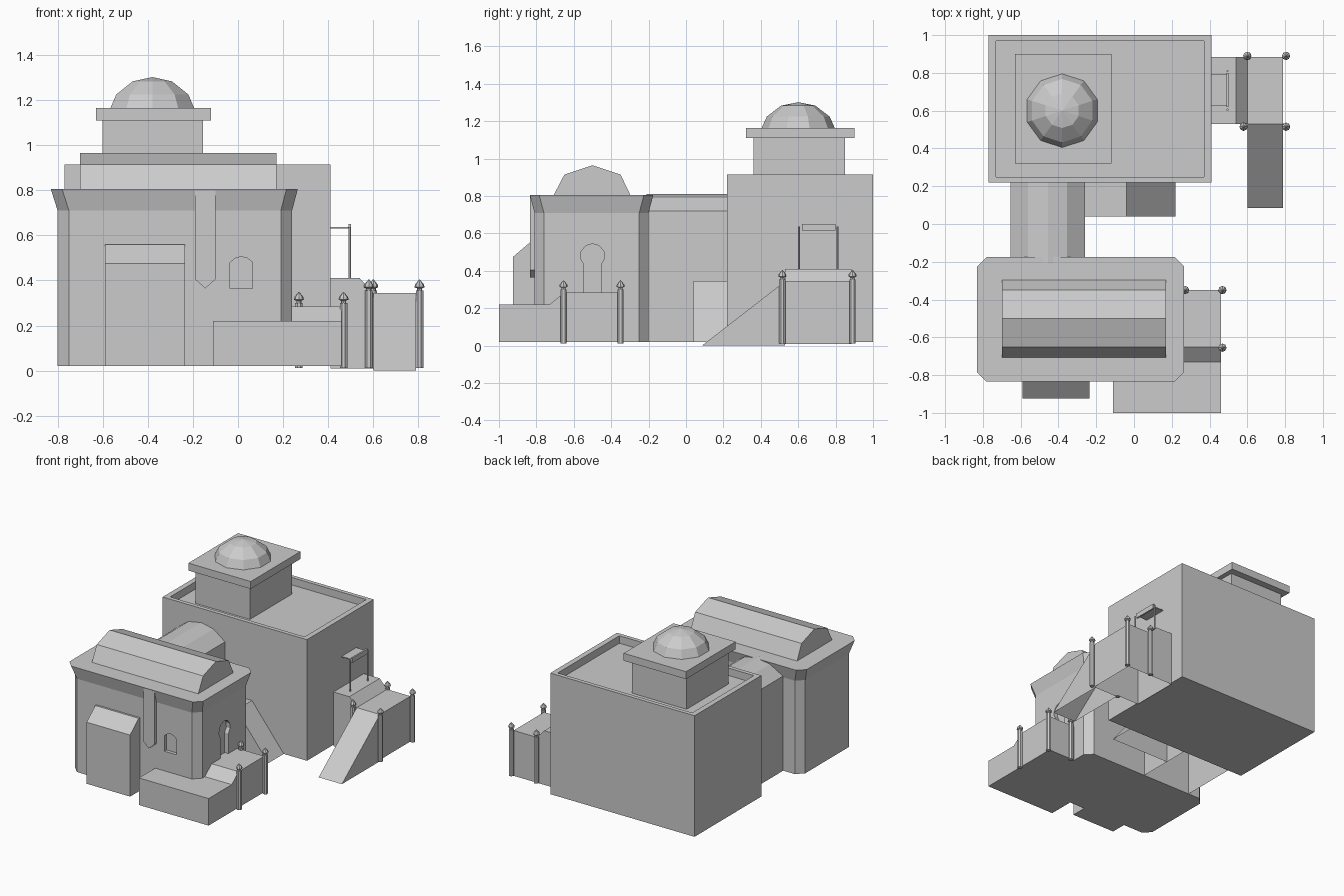
import bpy, bmesh, math
from mathutils import Vector

if "Cube" in bpy.data.objects:
    bpy.data.objects.remove(bpy.data.objects["Cube"], do_unlink=True)

PLASTER = (0.6, 0.6, 0.6, 1)
plaster = bpy.data.materials.new("plaster_grey")
plaster.use_nodes = True
plaster.diffuse_color = PLASTER
plaster.node_tree.nodes["Principled BSDF"].inputs["Base Color"].default_value = PLASTER


def finish(name, bm, open_bottom=False):
    bmesh.ops.remove_doubles(bm, verts=bm.verts, dist=1e-5)
    bmesh.ops.recalc_face_normals(bm, faces=bm.faces)
    if open_bottom:
        under = [f for f in bm.faces if f.normal.z < -0.9]
        bmesh.ops.delete(bm, geom=under, context='FACES')
    mesh = bpy.data.meshes.new(name)
    bm.to_mesh(mesh)
    bm.free()
    mesh.materials.append(plaster)
    obj = bpy.data.objects.new(name, mesh)
    bpy.context.collection.objects.link(obj)
    return obj


def loft(name, rings, open_bottom=False):
    """Skin a list of equal-length point rings and cap both ends."""
    bm = bmesh.new()
    loops = [[bm.verts.new(p) for p in ring] for ring in rings]
    for a, b in zip(loops, loops[1:]):
        for i in range(len(a)):
            j = (i + 1) % len(a)
            bm.faces.new((a[i], a[j], b[j], b[i]))
    bm.faces.new(loops[0])
    bm.faces.new(loops[-1])
    return finish(name, bm, open_bottom)


def prism(name, axis, profile, lo, hi, open_bottom=False):
    """Extrude a profile (y,z along x, or x,z along y) from lo to hi."""
    place = (lambda p, t: (t, *p)) if axis == 'X' else (lambda p, t: (p[0], t, p[1]))
    return loft(name, [[place(p, t) for p in profile] for t in (lo, hi)], open_bottom)


def box(name, x, y, z):
    return prism(name, 'X', [(y[0], z[0]), (y[1], z[0]), (y[1], z[1]), (y[0], z[1])], *x)


def lathe(name, centre, profile, sides, turn=0.0):
    """Turn a (radius, height) profile about a vertical axis."""
    cx, cy = centre
    rings = []
    for r, z in profile:
        angles = [turn + math.tau * i / sides for i in range(sides)]
        rings.append([(cx + r * math.cos(a), cy + r * math.sin(a), z) for a in angles])
    return loft(name, rings)


def octagon(x0, x1, y0, y1, c, z):
    """Rectangle with clipped corners."""
    return [(x0 + c, y0, z), (x1 - c, y0, z), (x1, y0 + c, z), (x1, y1 - c, z),
            (x1 - c, y1, z), (x0 + c, y1, z), (x0, y1 - c, z), (x0, y0 + c, z)]


def carve(target, cutter):
    cutter.hide_render = True
    mod = target.modifiers.new("recess", 'BOOLEAN')
    mod.operation, mod.solver, mod.object = 'DIFFERENCE', 'EXACT', cutter
    graph = bpy.context.evaluated_depsgraph_get()
    mesh = bpy.data.meshes.new_from_object(target.evaluated_get(graph))
    target.modifiers.clear()
    target.data = mesh
    bpy.data.objects.remove(cutter, do_unlink=True)


def arc(cx, cz, r, start, end, steps):
    angles = [math.radians(start + (end - start) * i / steps) for i in range(steps + 1)]
    return [(cx + r * math.cos(a), cz + r * math.sin(a)) for a in angles]


BASE = 0.02

# Main hall with sunken roof
hall = box("main_hall", (-0.77, 0.41), (0.22, 1.0), (BASE, 0.915))
carve(hall, box("roof_cutter", (-0.73, 0.37), (0.25, 0.97), (0.86, 1.0)))

# Roof tower and faceted dome
box("tower", (-0.6, -0.155), (0.36, 0.85), (0.86, 1.11))
box("tower_slab", (-0.63, -0.12), (0.32, 0.9), (1.11, 1.165))
lathe("dome", (-0.38, 0.6),
      [(0.195, 1.165), (0.168, 1.225), (0.092, 1.283), (0.0001, 1.302)], 10, math.radians(18))

# Front house with clipped corners and flared cornice
house = loft("front_house", [octagon(-0.80, 0.24, -0.81, -0.2, 0.05, BASE),
                             octagon(-0.80, 0.24, -0.81, -0.2, 0.05, 0.71),
                             octagon(-0.83, 0.265, -0.835, -0.175, 0.05, 0.805)])

# Window and keyhole door recesses
window = [(-0.035, 0.365), (0.065, 0.365), (0.065, 0.48)] + \
    [(0.04, 0.5), (0.015, 0.505), (-0.01, 0.5)] + [(-0.035, 0.48)]
carve(house, prism("window_cutter", 'Y', window, -0.9, -0.785))
door = [(-0.545, 0.27), (-0.455, 0.27)] + arc(-0.5, 0.48, 0.065, -46, 226, 8)
carve(house, prism("door_cutter", 'X', door, 0.21, 0.3))

# Vaulted roof of the front house
prism("roof_vault", 'X', [(-0.71, 0.80), (-0.65, 0.915), (-0.5, 0.965),
                          (-0.35, 0.915), (-0.295, 0.80)], -0.7, 0.17)

# Pointed pilaster and sloped buttress on the front wall
prism("pilaster", 'Y', [(-0.19, 0.80), (-0.19, 0.405), (-0.145, 0.365),
                        (-0.1, 0.405), (-0.1, 0.80)], -0.834, -0.8)
prism("buttress", 'X', [(-0.8, BASE), (-0.925, BASE), (-0.925, 0.475), (-0.825, 0.56),
                        (-0.8, 0.56)], -0.59, -0.235)

# Vaulted passage joining the buildings
prism("passage", 'Y', [(-0.655, BASE), (-0.655, 0.72), (-0.56, 0.79), (-0.455, 0.81),
                       (-0.355, 0.79), (-0.26, 0.72), (-0.26, BASE)], -0.21, 0.22, True)

# Courtyard ramp beside the passage
prism("courtyard_ramp", 'Y', [(-0.26, BASE), (-0.26, 0.345), (-0.04, 0.345),
                              (0.22, BASE)], 0.04, 0.22, True)

# Porch wrapping the front right corner
box("porch_front", (-0.11, 0.46), (-1.0, -0.73), (BASE, 0.22))
prism("porch_side", 'X', [(-0.73, BASE), (-0.73, 0.22), (-0.65, 0.285),
                          (-0.35, 0.285), (-0.35, BASE)], 0.2, 0.46)

# Side landing with its ramp
prism("side_landing", 'Y', [(0.41, 0.01), (0.41, 0.41), (0.54, 0.41), (0.6, 0.345),
                            (0.79, 0.345), (0.79, 0.01)], 0.53, 0.885, True)
prism("side_ramp", 'X', [(0.085, 0), (0.53, 0.345), (0.53, 0)], 0.6, 0.79, True)

# Awning on two poles
for y in (0.605, 0.81):
    lathe("awning_pole", (0.495, y), [(0.006, 0.4), (0.006, 0.637)], 6)
box("awning", (0.41, 0.5), (0.625, 0.795), (0.63, 0.637))
box("awning_rail", (0.489, 0.501), (0.62, 0.8), (0.615, 0.65))

# Railing posts with turned finials
posts = [(0.27, -0.35, 0.285), (0.468, -0.35, 0.285), (0.468, -0.655, 0.285),
         (0.6, 0.89, 0.34), (0.805, 0.89, 0.34), (0.58, 0.515, 0.34), (0.805, 0.515, 0.34)]
for x, y, top in posts:
    lathe("railing_post", (x, y), [(0.018, 0.012), (0.018, top + 0.015)], 8, math.radians(22.5))
    lathe("post_finial", (x, y), [(0.011, top + 0.015), (0.011, top + 0.025), (0.022, top + 0.03),
                                  (0.02, top + 0.042), (0.001, top + 0.065)], 8)
